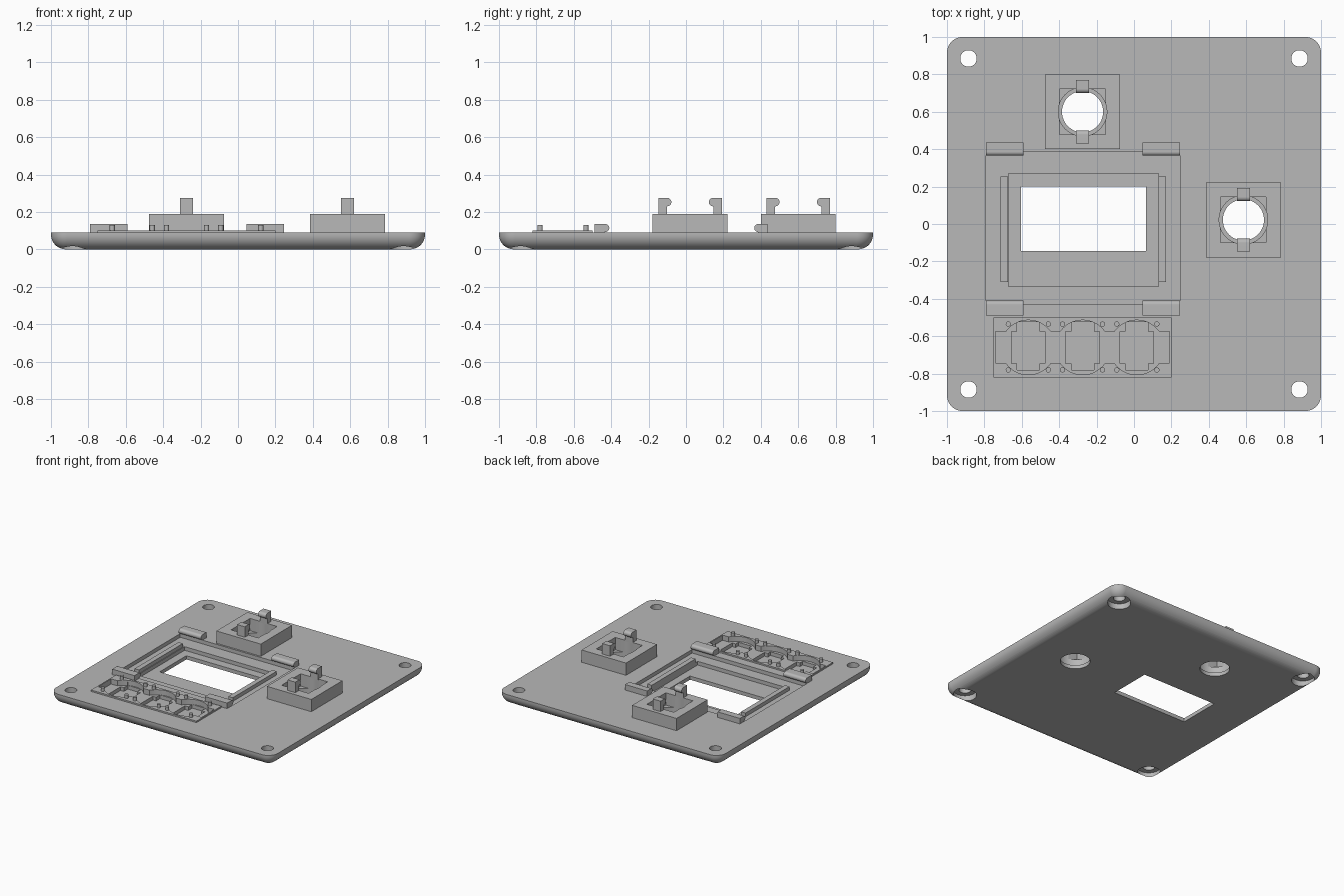
import bpy, bmesh
from math import sin, cos, pi, radians

default = bpy.data.objects.get("Cube")
if default:
    bpy.data.objects.remove(default, do_unlink=True)

GREY = (0.48, 0.48, 0.48, 1)
mat = bpy.data.materials.new("plain grey")
mat.use_nodes = True
mat.diffuse_color = GREY
mat.node_tree.nodes["Principled BSDF"].inputs["Base Color"].default_value = GREY

TOP = 0.09      # upper surface of the plate


def loft(name, rings):
    """Closed solid through rings of equal length."""
    bm = bmesh.new()
    loops = [[bm.verts.new(p) for p in ring] for ring in rings]
    for a, b in zip(loops, loops[1:]):
        for i in range(len(a)):
            j = (i + 1) % len(a)
            bm.faces.new((a[i], a[j], b[j], b[i]))
    bm.faces.new(loops[0][::-1])
    bm.faces.new(loops[-1])
    bmesh.ops.recalc_face_normals(bm, faces=bm.faces)
    mesh = bpy.data.meshes.new(name)
    bm.to_mesh(mesh)
    bm.free()
    mesh.materials.append(mat)
    ob = bpy.data.objects.new(name, mesh)
    bpy.context.collection.objects.link(ob)
    return ob


def box(name, x0, x1, y0, y1, z0, z1):
    return loft(name, [[(x0, y0, z), (x1, y0, z), (x1, y1, z), (x0, y1, z)]
                       for z in (z0, z1)])


def disc(name, x, y, r, z0, z1, n=48):
    return loft(name, [[(x + r * cos(2 * pi * i / n), y + r * sin(2 * pi * i / n), z)
                        for i in range(n)] for z in (z0, z1)])


def rounded_square(half, r, z, n=10):
    ring = []
    for k, (sx, sy) in enumerate([(1, 1), (-1, 1), (-1, -1), (1, -1)]):
        for i in range(n + 1):
            a = (k + i / n) * pi / 2
            ring.append((sx * (half - r) + r * cos(a), sy * (half - r) + r * sin(a), z))
    return ring


def hook(name, x0, x1, y, inward, z0, z1, post, reach, nose):
    """Snap hook: upright post with a round nose pointing inward along y."""
    r = nose / 2
    prof = [(0, z0), (post, z0), (post, z1 - nose)]
    prof += [(reach - r + r * cos(a), z1 - r + r * sin(a))
             for a in [-pi / 2 + pi * i / 10 for i in range(11)]]
    prof.append((0, z1))
    ob = loft(name, [[(x, y + inward * u, z) for u, z in prof] for x in (x0, x1)])
    smooth(ob)


def cut(target, cutter):
    cutter.hide_render = True
    mod = target.modifiers.new("cut", 'BOOLEAN')
    mod.operation = 'DIFFERENCE'
    mod.solver = 'EXACT'
    mod.object = cutter
    bpy.context.view_layer.objects.active = target
    bpy.ops.object.modifier_apply(modifier=mod.name)


def carve(targets, cutter):
    for t in targets:
        cut(t, cutter)
    bpy.data.objects.remove(cutter, do_unlink=True)


def smooth(ob):
    bpy.ops.object.select_all(action='DESELECT')
    ob.select_set(True)
    bpy.context.view_layer.objects.active = ob
    bpy.ops.object.shade_smooth_by_angle(angle=radians(30))
    ob.modifiers.new("even shading", 'WEIGHTED_NORMAL').keep_sharp = True


# Plate with rounded corners and a rounded lower edge
F = 0.08
rings = []
for i in range(13):
    a = i / 12 * pi / 2
    inset = F * (1 - sin(a))
    rings.append(rounded_square(1 - inset, 0.085 - inset, F * (1 - cos(a))))
rings.append(rounded_square(1, 0.085, TOP))
plate = loft("plate", rings)

# Screw holes, counterbored from below
for sx in (-1, 1):
    for sy in (-1, 1):
        x, y = sx * 0.885, sy * 0.885
        carve([plate], disc("screw_cutter", x, y, 0.044, -0.1, 0.2))
        carve([plate], disc("bore_cutter", x, y, 0.085, -0.1, 0.045))

# Stepped screen recess and window
carve([plate], box("pocket_cutter", -0.79, 0.245, -0.43, 0.385, 0.06, 0.2))
carve([plate], box("screen_cutter", -0.67, 0.13, -0.335, 0.27, 0.03, 0.2))
carve([plate], box("window_cutter", -0.605, 0.065, -0.145, 0.2, -0.1, 0.2))

# Rails beside the screen
for side, x in (("right", -0.715), ("left", 0.13)):
    box(side + "_screen_rail", x, x + 0.04, -0.31, 0.255, 0.06, TOP)

# Clips holding the screen board
for side, x in (("right", -0.79), ("left", 0.045)):
    hook(side + "_front_screen_clip", x, x + 0.2, -0.49, 1, TOP, 0.135, 0.055, 0.08, 0.042)
    hook(side + "_back_screen_clip", x, x + 0.2, 0.435, -1, TOP, 0.135, 0.05, 0.07, 0.042)

# Raised button panel with recesses
panel = box("button_panel", -0.75, 0.2, -0.82, -0.5, TOP, 0.102)
BY = -0.66
buttons = (-0.565, -0.275, 0.015)
carve([plate, panel], box("row_cutter", -0.74, 0.19, BY - 0.082, BY + 0.084, 0.06, 0.2))
for x in buttons:
    carve([plate, panel], disc("round_cutter", x, BY, 0.146, 0.06, 0.2))
for x in buttons:
    carve([plate], box("switch_cutter", x - 0.09, x + 0.09, BY - 0.085, BY + 0.085, 0.03, 0.2))
    carve([plate], box("lead_cutter", x - 0.06, x + 0.06, BY - 0.12, BY + 0.135, 0.03, 0.2))
    for sx in (-1, 1):
        for y in (-0.78, -0.535):
            smooth(disc("button_pin", x + sx * 0.107, y, 0.014, 0.06, 0.13, 16))

# Two sensor mounts: block, square socket, round hole and a pair of hooks
for name, x, y in (("back", -0.275, 0.6), ("left", 0.585, 0.022)):
    block = box(name + "_mount", x - 0.2, x + 0.2, y - 0.2, y + 0.2, TOP, 0.19)
    carve([plate], disc("hole_cutter", x, y, 0.11, -0.1, 0.3))
    carve([plate, block], disc("seat_cutter", x, y, 0.13, 0.03, 0.3))
    carve([block], box("socket_cutter", x - 0.122, x + 0.122, y - 0.122, y + 0.122, 0.05, 0.3))
    for d in (-1, 1):
        hook(name + "_mount_hook", x - 0.035, x + 0.035, y + d * 0.17, -d,
             0.18, 0.275, 0.046, 0.07, 0.045)
    smooth(block)

smooth(panel)
smooth(plate)
